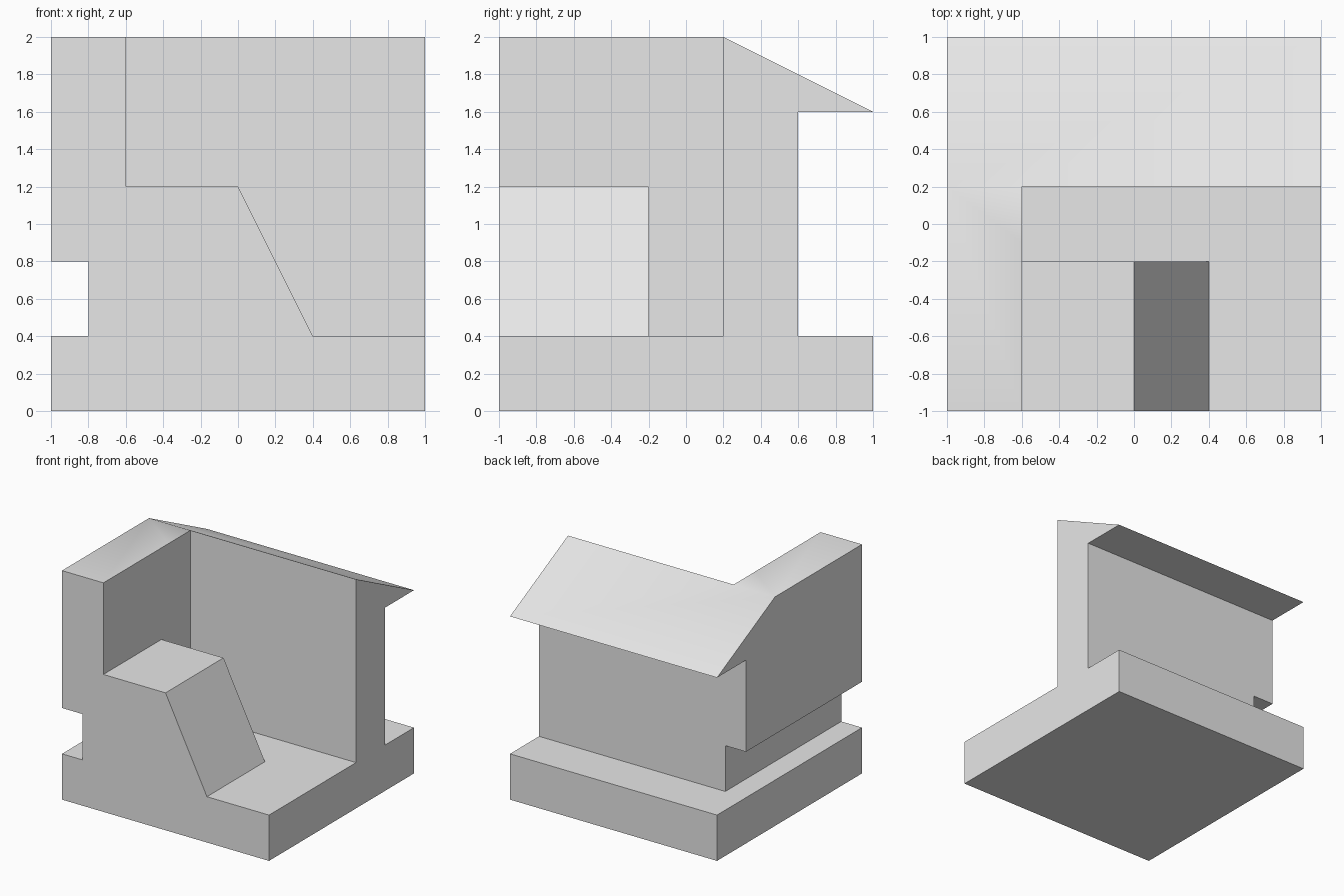
import bpy
from mathutils import Vector

cube = bpy.data.objects.get("Cube")
if cube:
    bpy.data.objects.remove(cube, do_unlink=True)

grey = bpy.data.materials.new("plain grey")
grey.use_nodes = True
grey.diffuse_color = (0.8, 0.8, 0.8, 1)
grey.node_tree.nodes["Principled BSDF"].inputs["Base Color"].default_value = grey.diffuse_color


def prism(name, profile, axis, start, end):
    """Extrude a closed profile along x (points are y, z) or y (points are x, z)."""
    def place(p, d):
        return Vector((d, p[0], p[1]) if axis == "x" else (p[0], d, p[1]))
    n = len(profile)
    verts = [place(p, d) for d in (start, end) for p in profile]
    faces = [tuple(range(n))[::-1], tuple(range(n, 2 * n))]
    faces += [(i, (i + 1) % n, (i + 1) % n + n, i + n) for i in range(n)]
    if axis == "y":
        faces = [f[::-1] for f in faces]
    mesh = bpy.data.meshes.new(name)
    mesh.from_pydata(verts, [], faces)
    mesh.materials.append(grey)
    obj = bpy.data.objects.new(name, mesh)
    bpy.context.collection.objects.link(obj)
    return obj


def rect(a0, b0, a1, b1):
    return [(a0, b0), (a1, b0), (a1, b1), (a0, b1)]


def carve(body, cutter):
    cutter.hide_render = True
    mod = body.modifiers.new(cutter.name, "BOOLEAN")
    mod.operation = "DIFFERENCE"
    mod.solver = "EXACT"
    mod.object = cutter
    bpy.ops.object.modifier_apply(modifier=mod.name)
    bpy.data.objects.remove(cutter, do_unlink=True)


# Base slab, back wall and overhanging sloped roof as one side profile
body = prism("carved_block", [(-1, 0), (1, 0), (1, 0.4), (0.6, 0.4), (0.6, 1.6),
                              (1, 1.6), (0.2, 2), (-1, 2)], "x", -1, 1)
bpy.context.view_layer.objects.active = body
body.select_set(True)

# Open court between the side wall and the back wall
carve(body, prism("court_cutter", rect(-0.6, 0.4, 1.2, 2.2), "y", -0.2, 0.2))

# Space above the ramped step in front of the court
carve(body, prism("ramp_cutter", [(-0.6, 1.2), (0, 1.2), (0.4, 0.4), (1.2, 0.4),
                                  (1.2, 2.2), (-0.6, 2.2)], "y", -1.2, -0.2 + 0.1))

# Groove along the outside of the side wall
carve(body, prism("groove_cutter", rect(-1.2, 0.4, -0.8, 0.8), "y", -1.2, 0.8))

bpy.ops.object.shade_smooth_by_angle()
